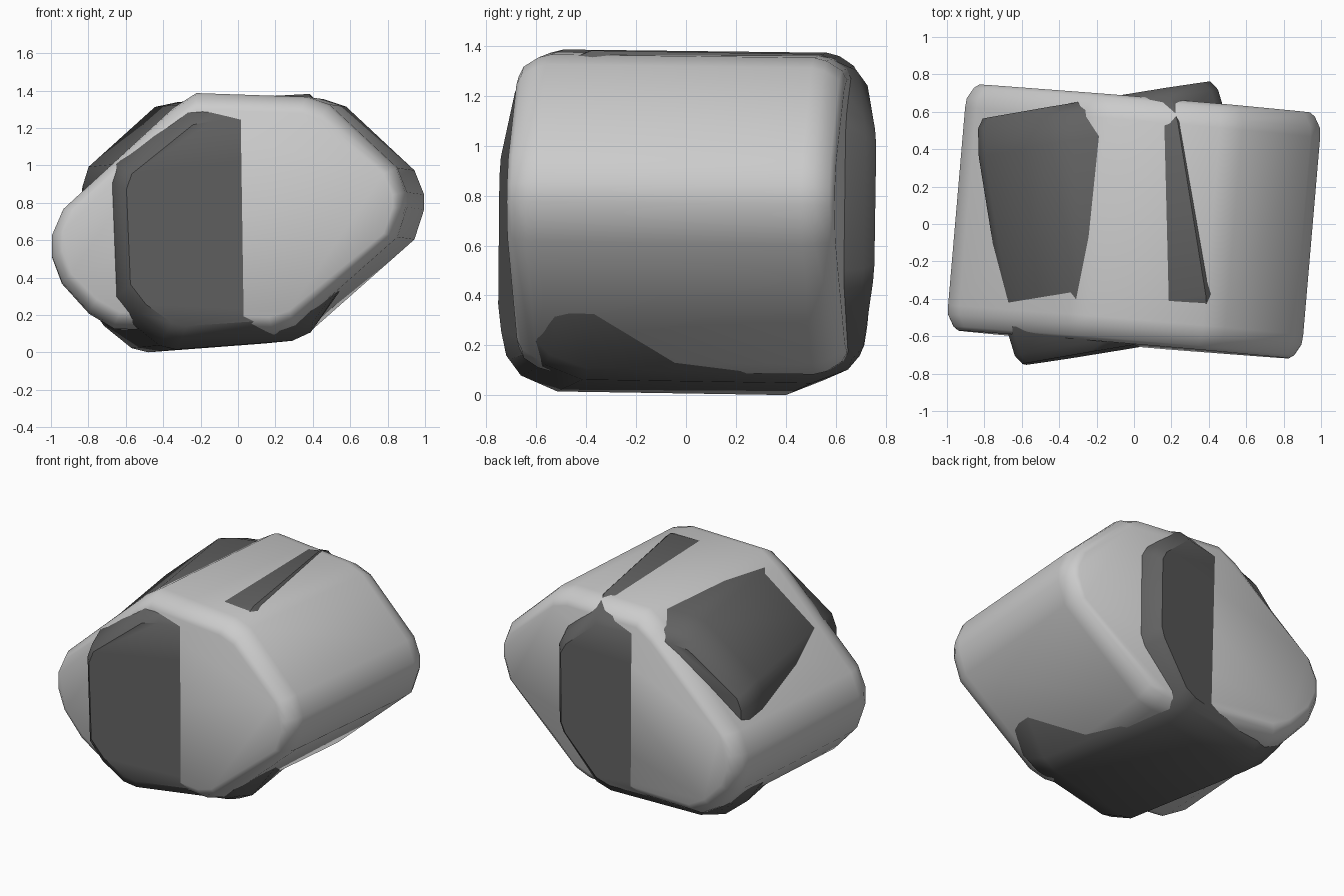
import bpy, math

if "Cube" in bpy.data.objects:
    bpy.data.objects.remove(bpy.data.objects["Cube"])

def block(name, profile, y0, y1, chamfer, turn, tilt, color=None):
    """Extrude an x/z profile along y with chamfered end caps.
    chamfer: list of (distance from end, x scale, z scale), outermost first."""
    xs = [p[0] for p in profile]
    zs = [p[1] for p in profile]
    cx, cz = (min(xs) + max(xs)) / 2, (min(zs) + max(zs)) / 2
    rings = [(y0 + d, sx, sz) for d, sx, sz in chamfer]
    rings += [(y1 - d, sx, sz) for d, sx, sz in reversed(chamfer)]
    verts = [(cx + (x - cx) * sx, y, cz + (z - cz) * sz)
             for y, sx, sz in rings for x, z in profile]
    n = len(profile)
    faces = [list(range(n)), list(range(len(verts) - n, len(verts)))[::-1]]
    for r in range(len(rings) - 1):
        for i in range(n):
            a, b = r * n + i, r * n + (i + 1) % n
            faces.append([b, a, a + n, b + n])
    mesh = bpy.data.meshes.new(name)
    mesh.from_pydata(verts, [], faces)
    obj = bpy.data.objects.new(name, mesh)
    bpy.context.collection.objects.link(obj)
    obj.rotation_euler = (math.radians(tilt), 0, math.radians(turn))
    if color:
        mat = bpy.data.materials.new(name + "_material")
        mat.diffuse_color = color
        mat.use_nodes = True
        mat.node_tree.nodes["Principled BSDF"].inputs["Base Color"].default_value = mat.diffuse_color
        mesh.materials.append(mat)
    bpy.ops.object.select_all(action='DESELECT')
    obj.select_set(True)
    bpy.context.view_layer.objects.active = obj
    bpy.ops.object.shade_smooth_by_angle(angle=math.radians(40))
    return obj

# Light boulder: wide chamfered stone (profiles run counter-clockwise seen from the front)
block("light_stone",
      [(-.754, .2), (-.62, .12), (.24, .09), (.355, .13), (.90, .61), (.952, .77),
       (.952, .85), (.90, .98), (.534, 1.32), (.414, 1.36), (-.18, 1.38),
       (-.306, 1.3), (-.893, .76), (-.953, .62), (-.953, .5), (-.9, .36)],
      -.655, .665, [(0, .93, .86), (.02, .96, .92), (.08, .995, .98), (.13, 1, 1)], -4.9, -0.7)

# Dark boulder: narrower stone crossing through the light one
block("dark_stone",
      [(-.74, .28), (-.65, .15), (-.5, .03), (-.41, .008), (.22, .055), (.32, .1),
       (.55, .42), (.578, .5), (.578, 1.08), (.54, 1.16), (.318, 1.375),
       (-.25, 1.345), (-.37, 1.32), (-.73, 1.0), (-.762, .9)],
      -.657, .672, [(0, .92, .82), (.05, .97, .91), (.2, 1, 1)], 9.2, -0.9,
      (.12, .12, .12, 1))
